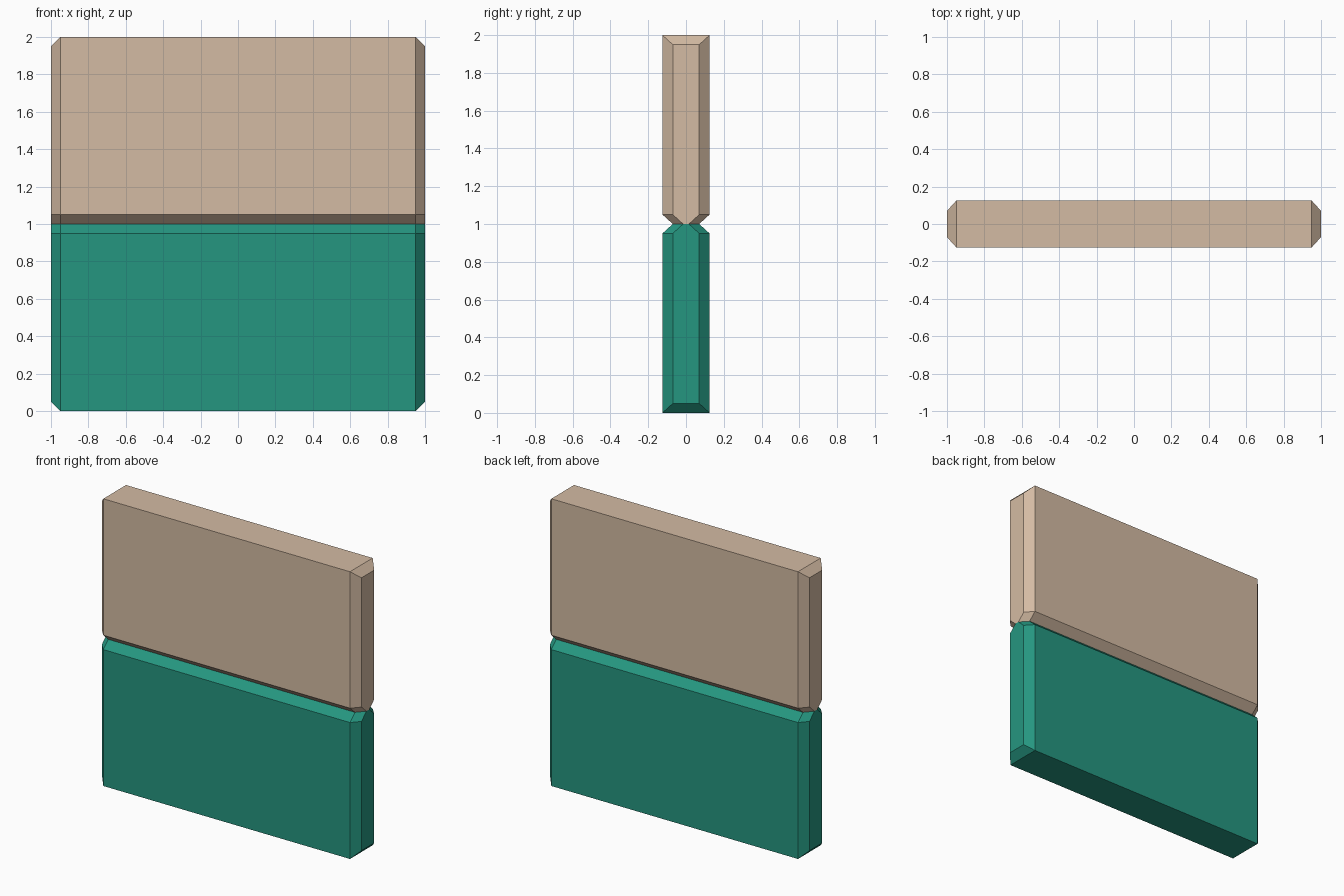
import bpy, bmesh
from itertools import product

if "Cube" in bpy.data.objects:
    bpy.data.objects.remove(bpy.data.objects["Cube"])


def srgb(r, g, b):
    f = lambda c: c / 12.92 if c <= 0.04045 else ((c + 0.055) / 1.055) ** 2.4
    return (f(r / 255), f(g / 255), f(b / 255), 1.0)


def material(name, rgb):
    m = bpy.data.materials.new(name)
    m.diffuse_color = srgb(*rgb)
    m.use_nodes = True
    m.node_tree.nodes["Principled BSDF"].inputs["Base Color"].default_value = m.diffuse_color
    return m


HX, HY, BEV, BEVY = 1.0, 0.125, 0.05, 0.055

# One corner of a panel; z runs from the plain outer edge (0) to the bevelled seam (1)
CORNER = [
    (HX - BEV, HY, 0), (HX - BEV, HY, 1 - BEV),
    (HX, HY - BEVY, BEV), (HX, HY - BEVY, 1 - BEV),
    (HX - BEV, HY - BEVY, 1), (HX, HY - 2 * BEVY, 1),
]


def panel(name, mat, flip=False):
    """Convex bevelled slab; flip mirrors it above the seam at z = 1."""
    bm = bmesh.new()
    for sx, sy in product((-1, 1), repeat=2):
        for x, y, z in CORNER:
            bm.verts.new((sx * x, sy * y, 2 - z if flip else z))
    bmesh.ops.convex_hull(bm, input=bm.verts[:])
    bmesh.ops.dissolve_limit(bm, angle_limit=0.01, verts=bm.verts[:], edges=bm.edges[:])
    bmesh.ops.recalc_face_normals(bm, faces=bm.faces[:])
    me = bpy.data.meshes.new(name)
    bm.to_mesh(me)
    bm.free()
    me.materials.append(mat)
    bpy.context.collection.objects.link(bpy.data.objects.new(name, me))


# Lower green wall half and upper tan wall half
panel("lower_wall_panel", material("teal green", (37, 150, 128)))
panel("upper_wall_panel", material("warm tan", (212, 187, 163)), flip=True)
